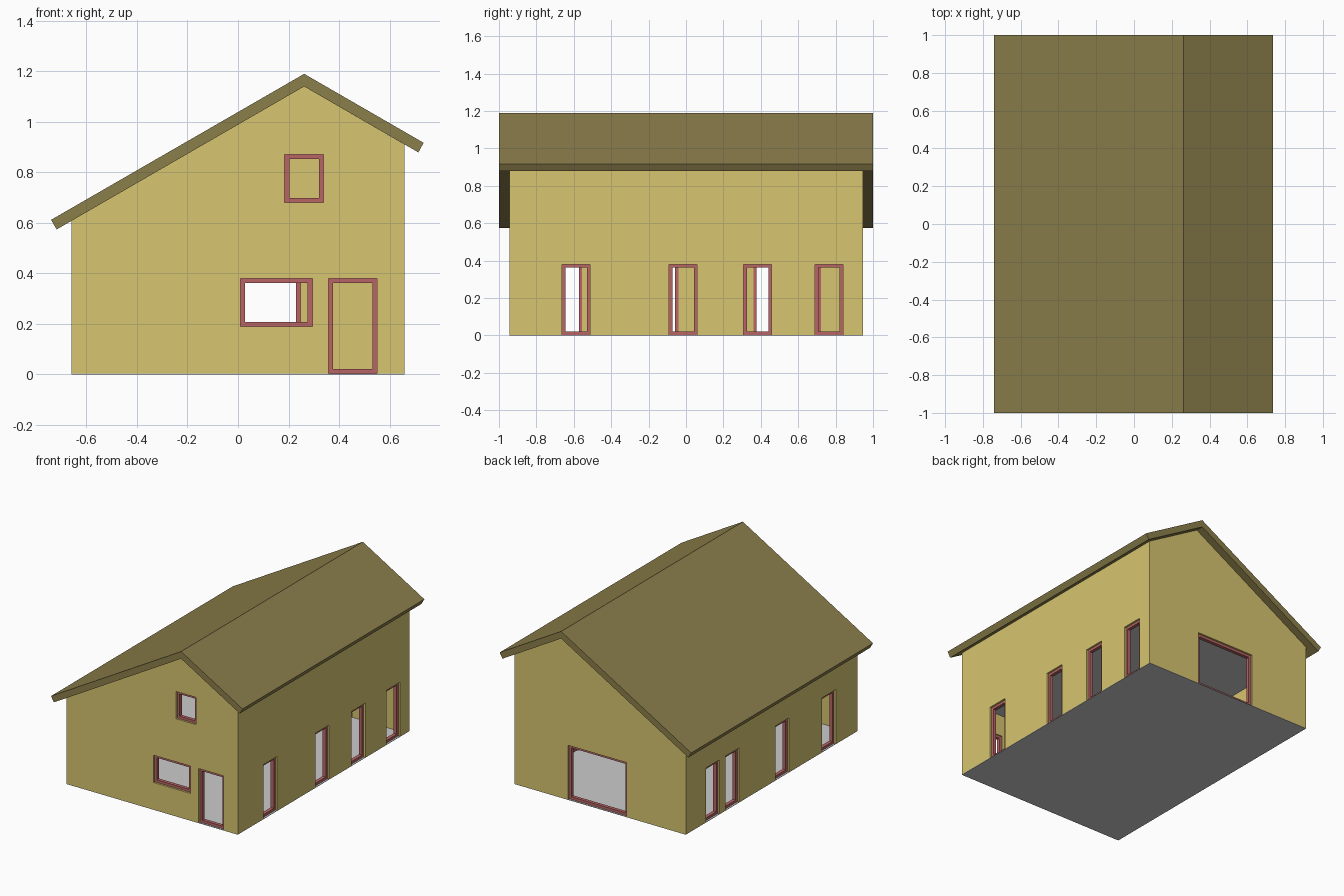
import bpy, bmesh

if "Cube" in bpy.data.objects:
    bpy.data.objects.remove(bpy.data.objects["Cube"])

HX, HY = 0.66, 0.945        # half plan size of the walls
WALL = 0.045                # wall thickness
FLOOR = 0.003               # floor sheet thickness
BAR = 0.018                 # window frame bar width


def material(name, rgb):
    m = bpy.data.materials.new(name)
    m.diffuse_color = (*rgb, 1)
    m.use_nodes = True
    m.node_tree.nodes["Principled BSDF"].inputs["Base Color"].default_value = m.diffuse_color
    return m


wall_mat = material("yellow_render", (0.68, 0.56, 0.16))
roof_mat = material("olive_roofing", (0.26, 0.21, 0.07))
frame_mat = material("red_frame", (0.48, 0.13, 0.13))


def finish(name, bm, mat=None):
    bmesh.ops.recalc_face_normals(bm, faces=bm.faces)
    me = bpy.data.meshes.new(name)
    bm.to_mesh(me)
    bm.free()
    ob = bpy.data.objects.new(name, me)
    bpy.context.collection.objects.link(ob)
    if mat:
        me.materials.append(mat)
    return ob


def add_box(bm, x, y, z):
    verts = bmesh.ops.create_cube(bm, size=1)["verts"]
    for v in verts:
        for i, (lo, hi) in enumerate((x, y, z)):
            v.co[i] = lo if v.co[i] < 0 else hi


def box(name, x, y, z, mat=None):
    bm = bmesh.new()
    add_box(bm, x, y, z)
    return finish(name, bm, mat)


def prism(name, profile, half, mat):
    """Extrude an x-z profile along y."""
    bm = bmesh.new()
    face = bm.faces.new([bm.verts.new((x, -half, z)) for x, z in profile])
    new = bmesh.ops.extrude_face_region(bm, geom=[face])["geom"]
    moved = [g for g in new if isinstance(g, bmesh.types.BMVert)]
    bmesh.ops.translate(bm, verts=moved, vec=(0, 2 * half, 0))
    return finish(name, bm, mat)


def cut(target, cutter):
    mod = target.modifiers.new("cut", 'BOOLEAN')
    mod.operation, mod.solver, mod.object = 'DIFFERENCE', 'EXACT', cutter
    bpy.context.view_layer.objects.active = target
    bpy.ops.object.modifier_apply(modifier=mod.name)
    bpy.data.objects.remove(cutter)


def on_wall(side, u, depth, z):
    """Ranges along a wall, and inward from its face, turned into x, y, z."""
    sign = -1 if side in ("front", "left") else 1
    reach = HY if side in ("front", "back") else HX
    d = tuple(sorted(sign * (reach - k) for k in depth))
    return (u, d, z) if side in ("front", "back") else (d, u, z)


# Gabled walls, hollowed out and open under the roof
walls = prism("walls", [(-HX, FLOOR), (HX, FLOOR), (HX, 0.91),
                        (0.262, 1.14), (-HX, 0.608)], HY, wall_mat)
cut(walls, box("room_cutter", (WALL - HX, HX - WALL), (WALL - HY, HY - WALL), (-0.2, 2)))

# Asymmetric pitched roof
prism("roof", [(-0.74, 0.612), (-0.718, 0.574), (0.262, 1.14),
               (0.714, 0.879), (0.735, 0.917), (0.262, 1.19)], 1.0, roof_mat)

# Floor and ceiling
box("floor", (-HX, HX), (-HY, HY), (0, FLOOR))
box("upper_floor", (WALL - HX, HX - WALL), (WALL - HY, HY - WALL), (0.53, 0.55))

# Openings: name, wall, start and end along the wall, bottom, top
openings = [("front_door", "front", 0.358, 0.55, 0, 0.38),
            ("front_window", "front", 0.01, 0.294, 0.19, 0.38),
            ("attic_window", "front", 0.185, 0.338, 0.68, 0.87),
            ("back_window", "back", -0.205, 0.247, 0, 0.38)]
for i, y in enumerate((-0.662, -0.09, 0.308, 0.69)):
    openings.append((f"right_window_{i + 1}", "right", y, y + 0.15, 0, 0.38))
for i, y in enumerate((-0.705, -0.19, 0.36, 0.573)):
    openings.append((f"left_window_{i + 1}", "left", y, y + 0.15, 0, 0.38))

# Cut each opening and fit a recessed frame of four bars
for name, side, a, b, lo, hi in openings:
    cut(walls, box(name + "_cutter",
                   *on_wall(side, (a, b), (-0.05, WALL + 0.05), (lo or -0.05, hi))))
    lo = lo or FLOOR
    bm = bmesh.new()
    bars = [((a, a + BAR), (lo, hi)), ((b - BAR, b), (lo, hi)),
            ((a + BAR, b - BAR), (lo, lo + BAR)), ((a + BAR, b - BAR), (hi - BAR, hi))]
    for u, z in bars:
        add_box(bm, *on_wall(side, u, (0.013, 0.037), z))
    finish(name + "_frame", bm, frame_mat)
